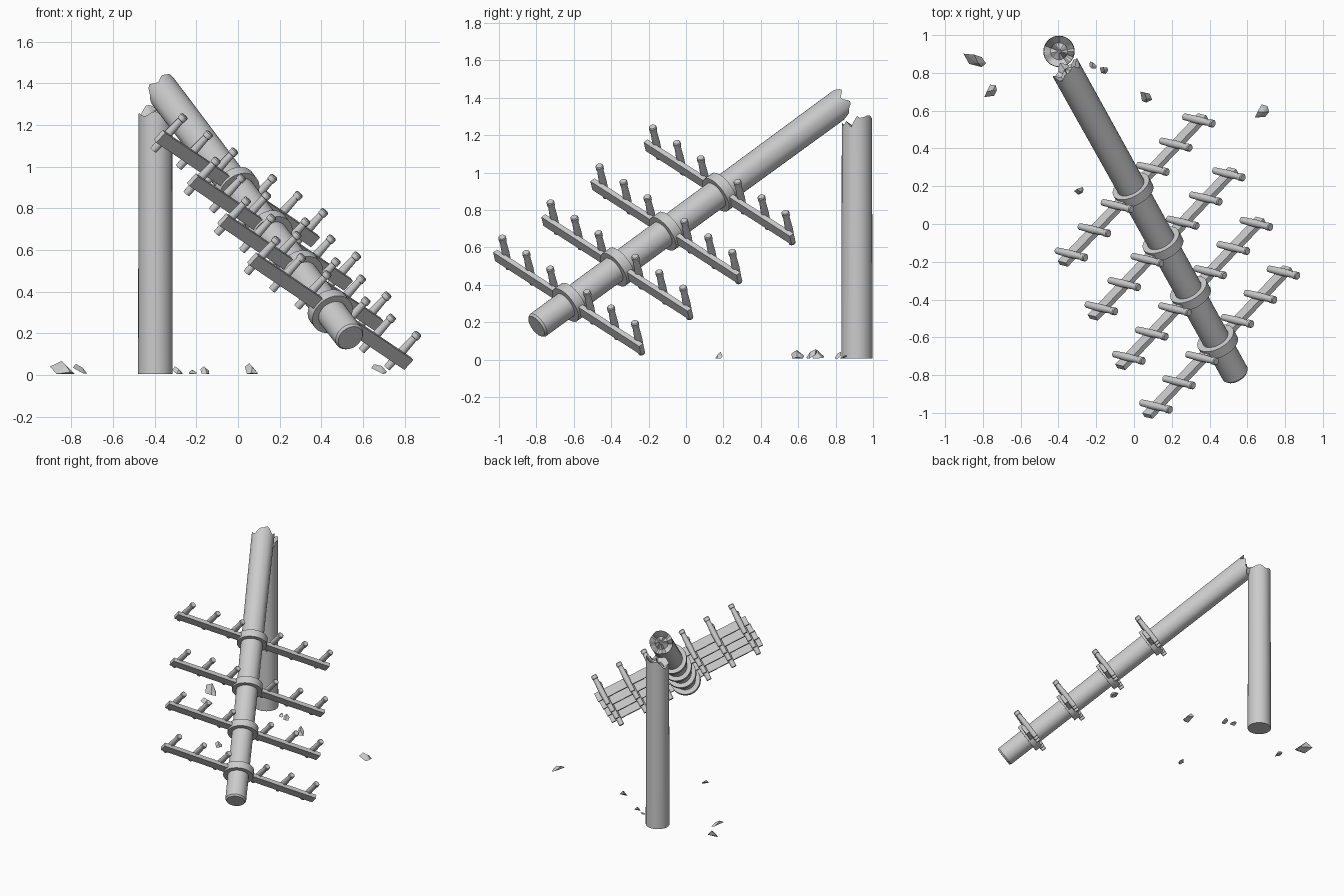
import bpy, bmesh, math, random
from mathutils import Vector, Matrix

if "Cube" in bpy.data.objects:
    bpy.data.objects.remove(bpy.data.objects["Cube"])

random.seed(4)
grey = bpy.data.materials.new("weathered grey")
COLOUR = (0.6, 0.6, 0.6, 1)
grey.diffuse_color = COLOUR
grey.use_nodes = True
grey.node_tree.nodes["Principled BSDF"].inputs["Base Color"].default_value = COLOUR


def finish(name, bm, matrix=Matrix(), smooth=True):
    bmesh.ops.recalc_face_normals(bm, faces=bm.faces)
    mesh = bpy.data.meshes.new(name)
    bm.to_mesh(mesh)
    bm.free()
    mesh.materials.append(grey)
    ob = bpy.data.objects.new(name, mesh)
    ob.matrix_world = matrix
    bpy.context.collection.objects.link(ob)
    if smooth:
        bpy.ops.object.select_all(action="DESELECT")
        ob.select_set(True)
        bpy.context.view_layer.objects.active = ob
        bpy.ops.object.shade_smooth_by_angle(angle=math.radians(35))


def lathe(bm, profile, sides, jag=None, closed=False, matrix=Matrix()):
    """Spin (radius, height) pairs round z; jag(ring, angle) shifts heights."""
    rings = []
    for k, (r, h) in enumerate(profile):
        ring = []
        for i in range(sides):
            a = 2 * math.pi * i / sides
            dz = jag(k, a) if jag else 0
            ring.append(bm.verts.new(matrix @ Vector((r * math.cos(a), r * math.sin(a), h + dz))))
        rings.append(ring)
    pairs = list(zip(rings, rings[1:]))
    if closed:
        pairs.append((rings[-1], rings[0]))
    for lo, hi in pairs:
        for i in range(sides):
            j = (i + 1) % sides
            bm.faces.new((lo[i], lo[j], hi[j], hi[i]))
    if not closed:
        bm.faces.new(rings[0][::-1])
        bm.faces.new(rings[-1])


def tooth(a, phase, count):
    """Irregular sawtooth used for the splintered wood."""
    f = (a / (2 * math.pi) * count + phase) % 1
    return abs(2 * f - 1) - 0.5


# Standing stump with a splintered top
def stump_jag(k, a):
    if k < 1:
        return 0
    notch = -0.07 * max(0, 1 - abs(a - 5.9) / 0.4) if k == 1 else 0
    return (0.03 * math.cos(a - 0.6) + 0.03 * tooth(a, 0.3, 5)
            + 0.02 * tooth(a, 0.1, 3)) * (1 if k == 1 else 0.6) + notch


bm = bmesh.new()
lathe(bm, [(0.083, 0), (0.081, 1.27), (0.045, 1.235), (0.012, 1.255)], 32, stump_jag)
finish("standing_stump", bm, Matrix.Translation((-0.397, 0.914, 0.005)))

# Frame of the fallen pole: local x along arms, y against pins, z up the pole
foot = Vector((0.54, -0.80, 0.178))
tip = Vector((-0.36, 0.818, 1.362))
along = (tip - foot).normalized()
arm_dir = Vector((0.75, 0.73, -0.52))
arm_dir = (arm_dir - along * arm_dir.dot(along)).normalized()
pin_dir = arm_dir.cross(along)
frame = Matrix((arm_dir, -pin_dir, along)).transposed().to_4x4()
frame.translation = foot
length = (tip - foot).length


# Fallen pole with a splintered upper end and a chamfered lower end
def pole_jag(k, a):
    if k < 2:
        return 0
    return (0.025 * math.cos(a + 1.57) + 0.04 * tooth(a, 0.2, 4)
            + 0.025 * tooth(a, 0.7, 7)) * (1 if k == 2 else 0.5)


bm = bmesh.new()
lathe(bm, [(0.064, 0), (0.073, 0.012), (0.080, length), (0.045, length - 0.03),
           (0.012, length - 0.005)], 32, pole_jag)
finish("fallen_pole", bm, frame)

# Four sets of clamp band, crossarm and insulator pins
PIN = [(0.018, -0.08), (0.021, 0.03), (0.017, 0.118), (0.021, 0.120), (0.021, 0.143), (0.017, 0.148)]
for n, y in enumerate((0.18, -0.105, -0.367, -0.625), 1):
    place = frame @ Matrix.Translation((0, 0, (y - foot.y) / along.y))

    bm = bmesh.new()
    lathe(bm, [(0.066, -0.028), (0.106, -0.028), (0.106, 0.028), (0.066, 0.028)],
          32, closed=True)
    finish(f"clamp_band_{n}", bm, place)

    # the crossarm is one beam on each side, rooted inside the band
    bm = bmesh.new()
    for side in (-1, 1):
        box = Matrix.Translation((side * 0.335, 0, 0)) @ Matrix.Diagonal((0.52, 0.064, 0.028, 1))
        bmesh.ops.create_cube(bm, size=1, matrix=box)
    finish(f"crossarm_{n}", bm, place, smooth=False)

    # the pins are bolted to the face of the crossarm nearer the broken end
    bm = bmesh.new()
    for side in (-1, 1):
        for s in (0.15, 0.345, 0.54):
            lathe(bm, PIN, 14, matrix=Matrix.Translation((side * s, 0, 0.027))
                  @ Matrix.Rotation(math.pi / 2, 4, "X"))
    finish(f"insulator_pins_{n}", bm, place)

# Splinters on the ground: x, y, length, width, height, turn in degrees
SPLINTERS = [(-0.84, 0.87, 0.13, 0.06, 0.06, -25), (-0.76, 0.70, 0.09, 0.05, 0.045, 50),
             (-0.22, 0.84, 0.05, 0.035, 0.02, -50), (-0.16, 0.815, 0.05, 0.035, 0.04, -20),
             (0.06, 0.675, 0.07, 0.055, 0.055, -30), (0.68, 0.595, 0.09, 0.055, 0.05, 40),
             (-0.29, 0.175, 0.06, 0.035, 0.035, 10)]
SHARD = [(-0.5, 0.1, 0.6), (-0.1, -0.5, 0), (0.3, -0.4, 0.1), (0.5, 0.1, 0),
         (0.25, 0.5, 0.3), (-0.2, 0.3, 1), (0.1, -0.1, 0.7)]
for n, (x, y, l, w, h, turn) in enumerate(SPLINTERS, 1):
    bm = bmesh.new()
    for p in SHARD:
        q = [c + random.uniform(-0.08, 0.08) for c in p]
        bm.verts.new((q[0] * l, q[1] * w, max(q[2], 0) * h))
    hull = bmesh.ops.convex_hull(bm, input=bm.verts)
    bmesh.ops.delete(bm, geom=list({v for v in hull["geom_interior"]
                                    if isinstance(v, bmesh.types.BMVert)}), context="VERTS")
    finish(f"splinter_{n}", bm, Matrix.Translation((x, y, 0.005))
           @ Matrix.Rotation(math.radians(turn), 4, "Z"), smooth=False)
